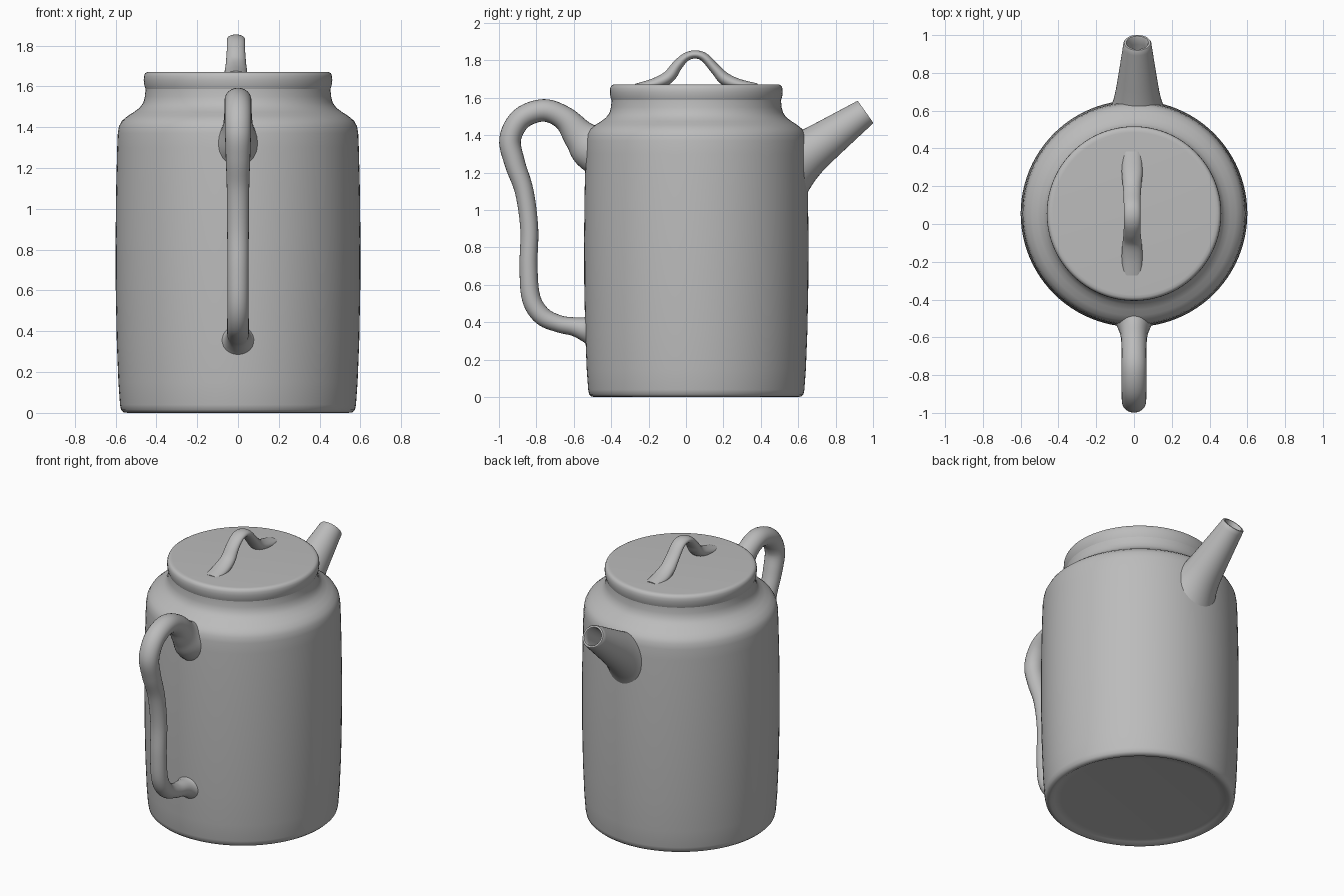
import bpy, bmesh, math
from mathutils import Vector, Matrix

cube = bpy.data.objects.get("Cube")
if cube:
    bpy.data.objects.remove(cube, do_unlink=True)

clay = bpy.data.materials.new("grey clay")
clay.use_nodes = True
GREY = (0.5, 0.5, 0.5, 1)
clay.diffuse_color = GREY
clay.node_tree.nodes["Principled BSDF"].inputs["Base Color"].default_value = GREY


def build(name, rings, sharp=40):
    """Skin a list of closed rings, capping both ends."""
    bm = bmesh.new()
    loops = [[bm.verts.new(p) for p in ring] for ring in rings]
    n = len(loops[0])
    for a, b in zip(loops, loops[1:]):
        for i in range(n):
            j = (i + 1) % n
            bm.faces.new((a[i], a[j], b[j], b[i]))
    bm.faces.new(loops[0])
    bm.faces.new(loops[-1])
    bmesh.ops.recalc_face_normals(bm, faces=bm.faces)
    mesh = bpy.data.meshes.new(name)
    bm.to_mesh(mesh)
    bm.free()
    mesh.materials.append(clay)
    ob = bpy.data.objects.new(name, mesh)
    bpy.context.collection.objects.link(ob)
    bpy.ops.object.select_all(action="DESELECT")
    ob.select_set(True)
    bpy.context.view_layer.objects.active = ob
    bpy.ops.object.shade_smooth_by_angle(angle=math.radians(sharp))
    return ob


def circle(n):
    return [(math.cos(2 * math.pi * i / n), math.sin(2 * math.pi * i / n)) for i in range(n)]


def lathe(name, profile, matrix, n=96):
    """Revolve (radius, height) points about the local z axis."""
    return build(name, [[matrix @ Vector((r * c, r * s, h)) for c, s in circle(n)]
                        for r, h in profile])


def smooth(points, steps=6):
    """Interpolate control points with a Catmull-Rom spline."""
    pts = [Vector(p) for p in points]
    out = []
    for i in range(len(pts) - 1):
        a, b, c, d = pts[max(i - 1, 0)], pts[i], pts[i + 1], pts[min(i + 2, len(pts) - 1)]
        for k in range(steps):
            t = k / steps
            out.append(0.5 * (2 * b + (c - a) * t + (2 * a - 5 * b + 4 * c - d) * t * t
                              + (3 * b - a - 3 * c + d) * t ** 3))
    return out + [pts[-1]]


def tube(name, points, x=0.0, n=24):
    """Oval tube in the yz plane from (y, z, radius in plane, radius along x)."""
    path = smooth(points)
    rings = []
    for i, p in enumerate(path):
        d = path[min(i + 1, len(path) - 1)] - path[max(i - 1, 0)]
        side = Vector((0, -d[1], d[0])).normalized()
        rings.append([Vector((x, p[0], p[1])) + side * p[2] * c + Vector((p[3] * s, 0, 0))
                      for c, s in circle(n)])
    return build(name, rings, 60)


centre = Matrix.Translation((0, 0.055, 0))

# Body: recessed foot, bulging wall, rounded shoulder and neck
lathe("body", [
    (0.48, 0.015), (0.52, 0.012), (0.54, 0.0), (0.56, 0.003), (0.573, 0.015), (0.578, 0.04),
    (0.586, 0.15), (0.594, 0.35), (0.599, 0.6), (0.6, 0.85), (0.597, 1.1), (0.592, 1.3),
    (0.589, 1.37), (0.583, 1.405), (0.568, 1.432), (0.54, 1.455), (0.51, 1.474),
    (0.482, 1.495), (0.464, 1.52), (0.456, 1.55), (0.453, 1.59), (0.452, 1.62)], centre)

# Lid: flat disc with a softened edge
lathe("lid", [
    (0.44, 1.585), (0.453, 1.587), (0.459, 1.605), (0.462, 1.63), (0.461, 1.65),
    (0.455, 1.664), (0.445, 1.67), (0.43, 1.671)], centre)

# Lid loop with spreading feet
tube("lid_loop", [
    (-0.27, 1.655, 0.02, 0.05), (-0.17, 1.675, 0.03, 0.055), (-0.095, 1.71, 0.034, 0.05),
    (-0.045, 1.775, 0.028, 0.045), (0.0, 1.818, 0.023, 0.044), (0.05, 1.832, 0.022, 0.044),
    (0.1, 1.815, 0.024, 0.044), (0.16, 1.75, 0.028, 0.046), (0.21, 1.70, 0.034, 0.05),
    (0.28, 1.672, 0.03, 0.055), (0.38, 1.655, 0.022, 0.05)], x=-0.01)

# Ear-shaped handle, flaring where it meets the body
tube("handle", [
    (-0.43, 1.31, 0.15, 0.14), (-0.51, 1.345, 0.125, 0.10), (-0.57, 1.40, 0.09, 0.075),
    (-0.65, 1.49, 0.065, 0.066), (-0.76, 1.533, 0.06, 0.066), (-0.88, 1.49, 0.059, 0.066),
    (-0.94, 1.38, 0.058, 0.064), (-0.915, 1.25, 0.055, 0.06), (-0.865, 1.1, 0.05, 0.055),
    (-0.838, 0.9, 0.048, 0.053), (-0.842, 0.7, 0.048, 0.052), (-0.828, 0.53, 0.05, 0.052),
    (-0.77, 0.435, 0.05, 0.053), (-0.68, 0.392, 0.046, 0.053), (-0.60, 0.377, 0.05, 0.055),
    (-0.545, 0.365, 0.066, 0.07), (-0.50, 0.36, 0.10, 0.11)])

# Hollow spout, tapering to an open mouth
tilt = Matrix.Rotation(-math.radians(54.5), 4, "X")
lathe("spout", [
    (0.20, -0.55), (0.165, -0.49), (0.141, -0.43), (0.126, -0.375), (0.116, -0.32),
    (0.106, -0.25), (0.09, -0.13), (0.077, -0.03), (0.074, -0.006), (0.07, 0.0),
    (0.059, 0.0), (0.055, -0.006), (0.055, -0.05), (0.05, -0.25), (0.05, -0.4)],
    Matrix.Translation((0.018, 0.96, 1.525)) @ tilt, 40)
